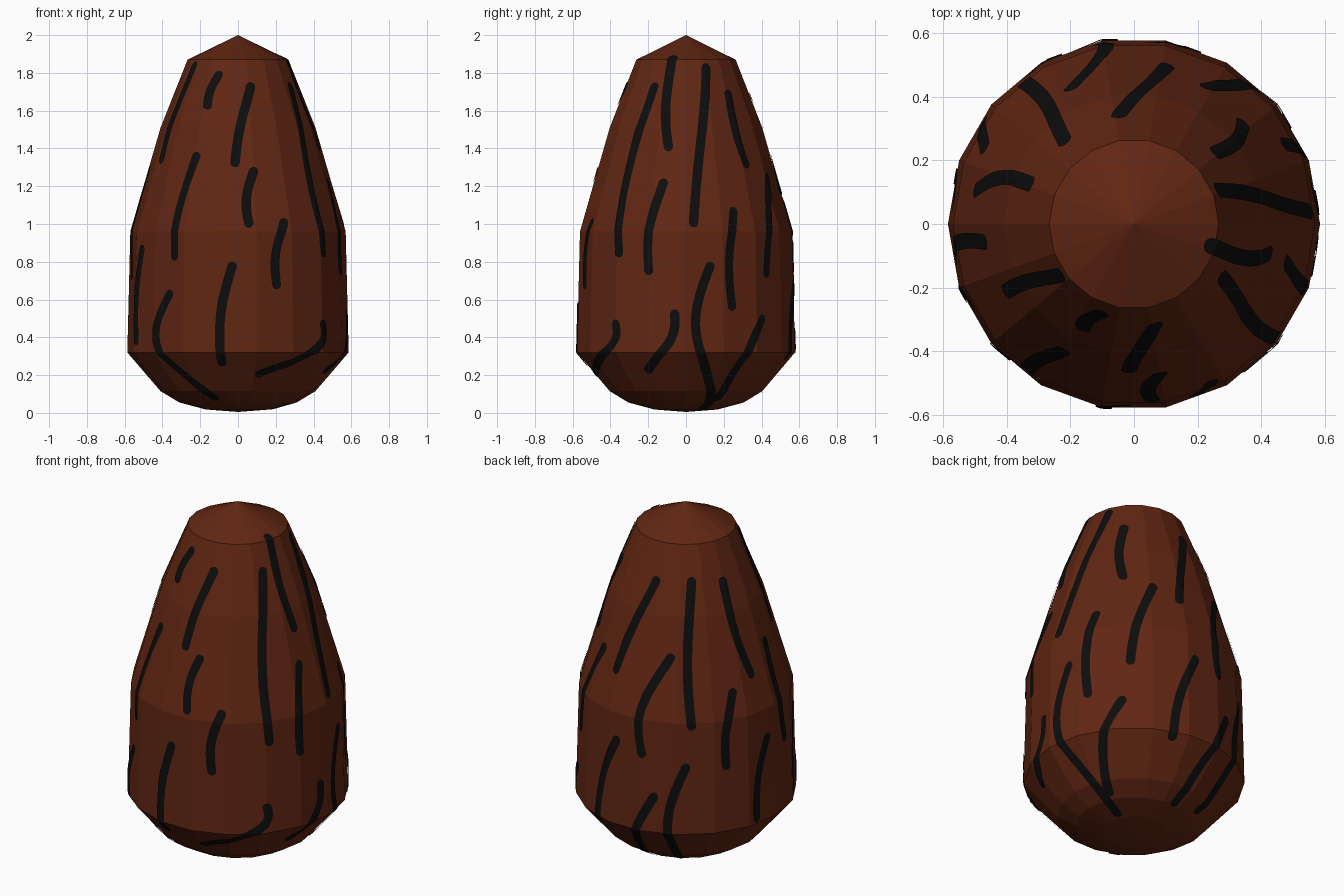
import bpy, bmesh, math
from mathutils import Vector
from mathutils.bvhtree import BVHTree

if "Cube" in bpy.data.objects:
    bpy.data.objects.remove(bpy.data.objects["Cube"])

SIDES = 18
# (radius, height) outline of the body, bottom to top
PROFILE = [(0, 0.005), (0.17, 0.018), (0.31, 0.055), (0.41, 0.115), (0.586, 0.32),
           (0.57, 0.96), (0.41, 1.51), (0.267, 1.87), (0, 2.0)]

# Stripes: angle and height of the upper end, then of the lower end, and
# optionally a sideways bow. Angles in degrees from the front towards the right.
STRIPES = [
    # front
    (-55, 1.84, -62, 1.34), (-20, 1.79, -26, 1.62), (12, 1.73, -2, 1.32),
    (59, 1.73, 52, 0.84, -5), (-29, 1.36, -36, 0.82), (10, 1.28, 6, 1.0),
    (26, 1.01, 21, 0.67), (-3, 0.78, -9, 0.27), (-39, 0.63, -21, 0.085, -17),
    (50, 0.48, 14, 0.21, 14), (-63, 0.87, -67, 0.38),
    # right
    (74, 1.87, 78, 1.4), (112, 1.83, 94, 1.0), (131, 1.69, 133, 1.31),
    (76, 1.22, 70, 0.75), (118, 1.07, 115, 0.56), (103, 0.78, 114, 0.04, -13),
    (84, 0.53, 67, 0.23, 6), (134, 0.5, 118, 0.08), (152, 1.25, 138, 0.73),
    # back and left
    (188, 1.68, 168, 1.17), (205, 1.3, 191, 0.76, -8), (220, 1.69, 218, 0.94),
    (249, 1.67, 258, 1.16), (243, 1.1, 237, 0.69), (277, 1.29, 281, 0.72),
    (175, 0.81, 161, 0.3), (198, 0.53, 182, 0.07), (215, 0.71, 210, 0.09, -7),
    (264, 0.8, 255, 0.35),
]


def material(name, rgb):
    m = bpy.data.materials.new(name)
    m.diffuse_color = (*rgb, 1)
    m.use_nodes = True
    m.node_tree.nodes["Principled BSDF"].inputs["Base Color"].default_value = m.diffuse_color
    return m


def add_object(name, bm, mat):
    mesh = bpy.data.meshes.new(name)
    bm.to_mesh(mesh)
    mesh.materials.append(mat)
    ob = bpy.data.objects.new(name, mesh)
    bpy.context.collection.objects.link(ob)


def radius(z):
    for (r0, z0), (r1, z1) in zip(PROFILE, PROFILE[1:]):
        if z <= z1:
            return r0 + (r1 - r0) * max(0, z - z0) / (z1 - z0)
    return 0


brown = material("dark brown", (0.12, 0.0195, 0.0062))
black = material("black", (0.004, 0.004, 0.004))

# Body: faceted lathe
bm = bmesh.new()
chain = [bm.verts.new((r, 0, z)) for r, z in PROFILE]
edges = [bm.edges.new(p) for p in zip(chain, chain[1:])]
bmesh.ops.spin(bm, geom=chain + edges, cent=(0, 0, 0), axis=(0, 0, 1),
               angle=math.tau, steps=SIDES, use_duplicate=False)
bmesh.ops.remove_doubles(bm, verts=bm.verts, dist=0.001)
bmesh.ops.recalc_face_normals(bm, faces=bm.faces)
add_object("body", bm, brown)
surface = BVHTree.FromBMesh(bm)
bm.free()


def on_body(deg, z):
    a, r = math.radians(deg), radius(z)
    return surface.find_nearest(Vector((r * math.sin(a), -r * math.cos(a), z)))[0]


def stripe_line(a0, z0, a1, z1, bow=-3, step=0.006):
    """Evenly spaced points down one bowed stripe, lengthened a little at both ends."""
    extra = 0.02 / (on_body(a0, z0) - on_body(a1, z1)).length
    line, dist, total, last = [], [], 0.0, None
    for i in range(301):
        t = -extra + (1 + 2 * extra) * i / 300
        p = on_body(a0 + (a1 - a0) * t + bow * math.sin(math.pi * t), z0 + (z1 - z0) * t)
        total += (p - last).length if last else 0
        if not dist or total - dist[-1] >= step:
            line.append(p)
            dist.append(total)
        last = p
    return line, dist


def stripe(bm, spec, half=0.025, across=6, lift=0.005):
    """Round-ended band that hugs the body."""
    line, dist = stripe_line(*spec)
    rows = []
    for i, p in enumerate(line):
        tangent = (line[min(i + 2, len(line) - 1)] - line[max(i - 2, 0)]).normalized()
        side = surface.find_nearest(p)[1].cross(tangent).normalized()
        e = min(dist[i], dist[-1] - dist[i], half)
        w = half * max(0.3, math.sqrt(1 - (1 - e / half) ** 2))
        row = []
        for j in range(across + 1):
            loc, nor, _, _ = surface.find_nearest(p + side * w * (2 * j / across - 1))
            row.append(bm.verts.new(loc + nor * lift))
        rows.append(row)
    for r0, r1 in zip(rows, rows[1:]):
        for j in range(across):
            bm.faces.new((r0[j], r1[j], r1[j + 1], r0[j + 1]))


# Stripes: thin bands just above the body
bm = bmesh.new()
for spec in STRIPES:
    stripe(bm, spec)
add_object("stripes", bm, black)
bm.free()
